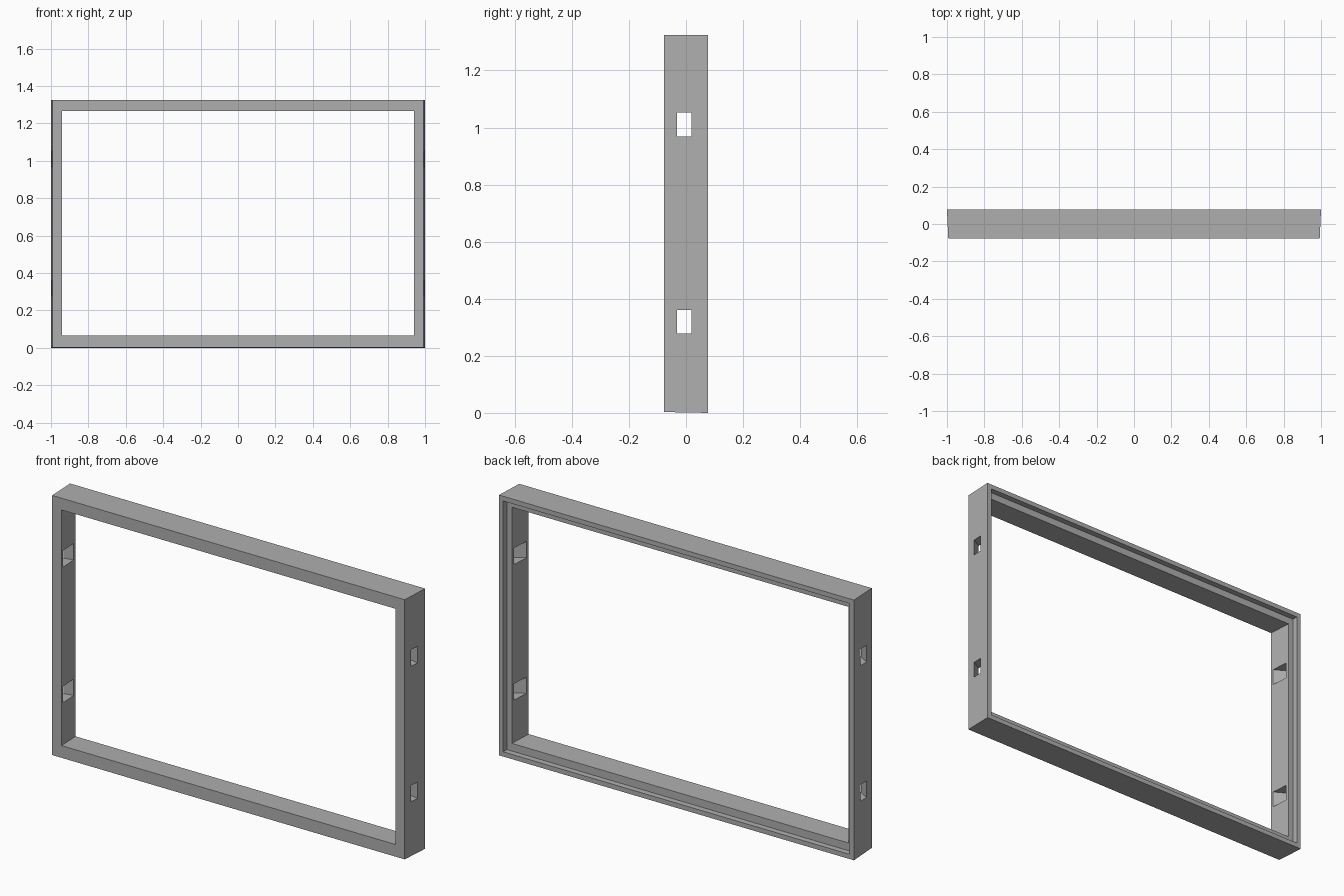
import bpy
import bmesh

default = bpy.data.objects.get("Cube")
if default:
    bpy.data.objects.remove(default, do_unlink=True)

grey = bpy.data.materials.new("plain_grey")
grey.use_nodes = True
grey.diffuse_color = (0.43, 0.43, 0.43, 1)
grey.node_tree.nodes["Principled BSDF"].inputs["Base Color"].default_value = grey.diffuse_color


def make_object(name, bm):
    bmesh.ops.recalc_face_normals(bm, faces=bm.faces)
    mesh = bpy.data.meshes.new(name)
    bm.to_mesh(mesh)
    bm.free()
    mesh.materials.append(grey)
    obj = bpy.data.objects.new(name, mesh)
    bpy.context.collection.objects.link(obj)
    return obj


def bridge(bm, a, b):
    for i in range(4):
        j = (i + 1) % 4
        bm.faces.new((a[i], a[j], b[j], b[i]))


# Frame: rectangular loops (y, half width, bottom, top) joined all round
loops = [
    (-0.077, 0.993, 0.003, 1.325),  # outer front edge
    (0.077, 1.0, 0.0, 1.325),       # outer back edge
    (0.077, 0.976, 0.024, 1.301),   # back rim, inner edge
    (0.047, 0.976, 0.024, 1.301),   # bottom of the rebate
    (0.047, 0.948, 0.063, 1.265),   # rebate ledge, inner edge
    (-0.077, 0.94, 0.065, 1.265),   # front opening
]
bm = bmesh.new()
rings = [[bm.verts.new(p) for p in ((-w, y, lo), (w, y, lo), (w, y, hi), (-w, y, hi))]
         for y, w, lo, hi in loops]
for k, ring in enumerate(rings):
    bridge(bm, ring, rings[(k + 1) % len(rings)])
frame = make_object("frame", bm)

# Four side slots that widen towards the inside
slot_ends = [(0.91, -0.08, 0.037), (1.04, -0.005, 0.011)]
bm = bmesh.new()
for side in (-1, 1):
    for lo, hi in ((0.278, 0.361), (0.968, 1.052)):
        inner, outer = [[bm.verts.new((side * x, y, z))
                         for y, z in ((y0, lo), (y1, lo), (y1, hi), (y0, hi))]
                        for x, y0, y1 in slot_ends]
        bridge(bm, inner, outer)
        bm.faces.new(inner)
        bm.faces.new(outer)
cutter = make_object("slot_cutter", bm)
cutter.hide_render = True
cutter.hide_viewport = True

slots = frame.modifiers.new("side_slots", 'BOOLEAN')
slots.operation = 'DIFFERENCE'
slots.solver = 'EXACT'
slots.object = cutter
